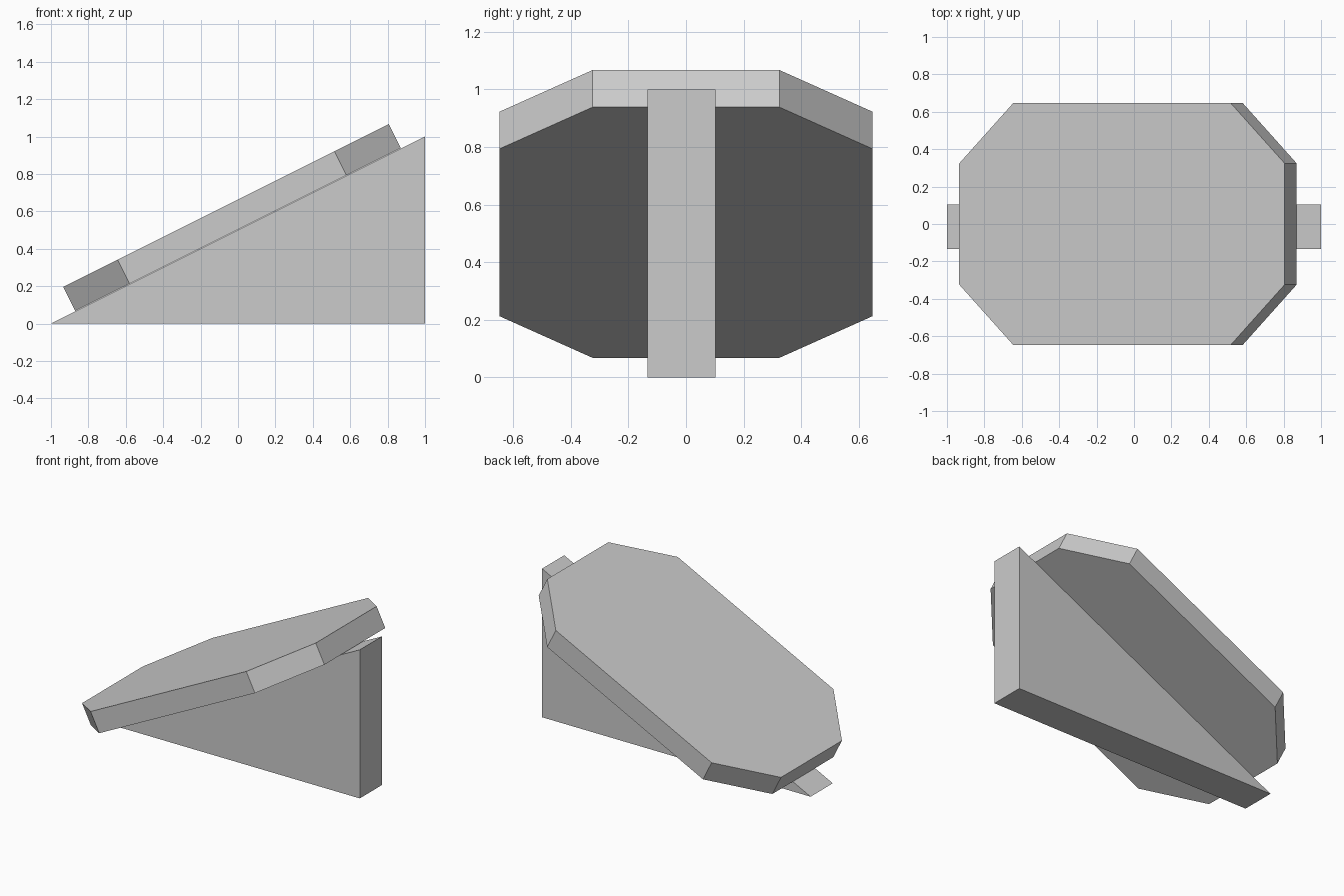
import bpy
import bmesh
from mathutils import Vector

cube = bpy.data.objects.get("Cube")
if cube:
    bpy.data.objects.remove(cube, do_unlink=True)

# Single flat grey
grey = bpy.data.materials.new("light_grey")
grey.use_nodes = True
colour = (0.6, 0.6, 0.6, 1)
grey.diffuse_color = colour
grey.node_tree.nodes["Principled BSDF"].inputs["Base Color"].default_value = colour


def prism(name, outline, offset):
    """Extrude a closed outline along an offset vector."""
    bm = bmesh.new()
    face = bm.faces.new([bm.verts.new(p) for p in outline])
    top = bmesh.ops.extrude_face_region(bm, geom=[face], use_keep_orig=True)
    moved = [v for v in top["geom"] if isinstance(v, bmesh.types.BMVert)]
    bmesh.ops.translate(bm, verts=moved, vec=Vector(offset))
    bmesh.ops.recalc_face_normals(bm, faces=bm.faces)
    mesh = bpy.data.meshes.new(name)
    bm.to_mesh(mesh)
    bm.free()
    mesh.materials.append(grey)
    obj = bpy.data.objects.new(name, mesh)
    bpy.context.collection.objects.link(obj)
    return obj


# Upright triangular support
y_front, y_back = -0.133, 0.103
prism("wedge_support",
      [(-1, y_front, 0), (1, y_front, 0), (1, y_front, 1)],
      (0, y_back - y_front, 0))

# Octagonal board lying on the slope
end_x, corner_x = 0.87, 0.58
side_y, corner_y = 0.648, 0.324
quarter = [(end_x, corner_y), (corner_x, side_y)]
half = quarter + [(-x, y) for x, y in reversed(quarter)]
octagon = half + [(-x, -y) for x, y in half]
normal = Vector((-1, 0, 2)).normalized()
prism("sloped_board",
      [(x, y, 0.503 + x / 2) for x, y in octagon],
      normal * 0.144)
